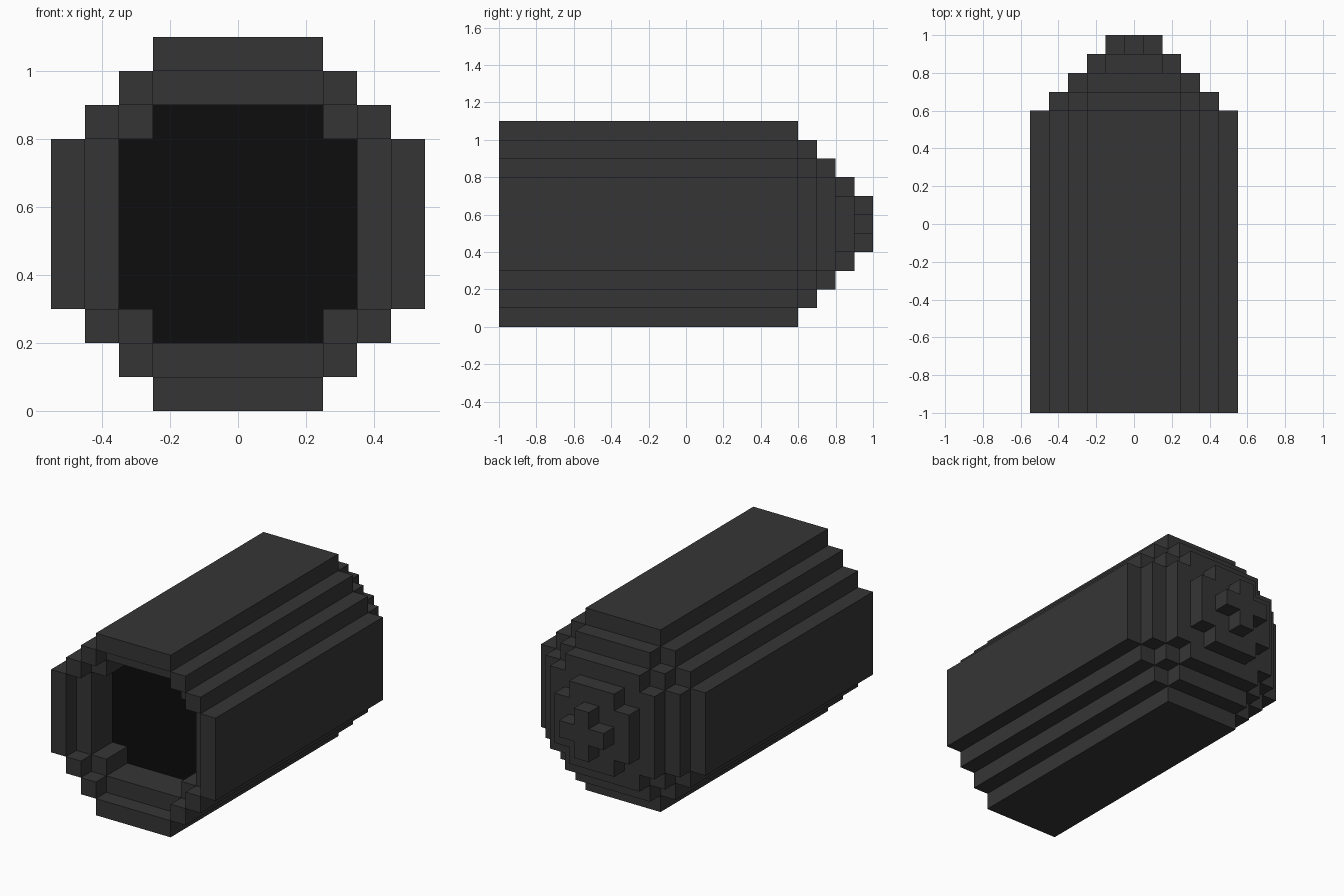
import bpy, bmesh
from mathutils import Vector

if "Cube" in bpy.data.objects:
    bpy.data.objects.remove(bpy.data.objects["Cube"])

U = 0.1  # step size

def material(name, v):
    m = bpy.data.materials.new(name)
    m.diffuse_color = (v, v, v, 1)
    m.use_nodes = True
    m.node_tree.nodes["Principled BSDF"].inputs["Base Color"].default_value = m.diffuse_color
    return m

GREY = material("dark grey", 0.036)
BLACK = material("black", 0.004)

def section(*lower):
    """Stepped round cross-section: half widths of 11 rows, mirrored top to bottom."""
    return list(lower) + list(lower[-2::-1])

# Nested cross-sections, from the widest to nothing
S = [section(2.5, 3.5, 4.5, 5.5, 5.5, 5.5),
     section(0, 2.5, 3.5, 4.5, 4.5, 4.5),
     section(0, 0, 2.5, 3.5, 3.5, 3.5),
     section(0, 0, 0, 1.5, 2.5, 2.5),
     section(0, 0, 0, 0, 0.5, 1.5),
     section(0, 0, 0, 0, 0, 0)]

def quad(bm, pts, normal):
    f = bm.faces.new([bm.verts.new(p) for p in pts])
    f.normal_update()
    if f.normal.dot(Vector(normal)) < 0:
        f.normal_flip()

def spans(a, b):
    """Parts of the row -a..a that lie outside -b..b."""
    if a <= b:
        return []
    return [(-a, a)] if b == 0 else [(-a, -b), (b, a)]

def cap(bm, outer, inner, y, side):
    """Flat stepped ring at y, facing side (-1 front, 1 back)."""
    for i, (a, b) in enumerate(zip(outer, inner)):
        z0, z1 = i * U, (i + 1) * U
        for l, r in spans(a, b):
            quad(bm, [(l*U, y, z0), (r*U, y, z0), (r*U, y, z1), (l*U, y, z1)], (0, side, 0))

def wall(bm, sec, y0, y1, out=1):
    """Stepped tube from y0 to y1; out=-1 faces inward."""
    for i, w in enumerate(sec):
        for s in (-1, 1):
            if w:
                x, z0, z1 = s * w * U, i * U, (i + 1) * U
                quad(bm, [(x, y0, z0), (x, y1, z0), (x, y1, z1), (x, y0, z1)], (s * out, 0, 0))
    rows = [0] + sec + [0]
    for i in range(len(rows) - 1):
        lo, hi = rows[i], rows[i + 1]
        n = -1 if hi > lo else 1
        for l, r in spans(max(lo, hi), min(lo, hi)):
            z = i * U
            quad(bm, [(l*U, y0, z), (r*U, y0, z), (r*U, y1, z), (l*U, y1, z)], (0, 0, n * out))

def part(name, mat, build):
    bm = bmesh.new()
    build(bm)
    bmesh.ops.remove_doubles(bm, verts=bm.verts, dist=1e-4)
    me = bpy.data.meshes.new(name)
    bm.to_mesh(me)
    bm.free()
    me.materials.append(mat)
    bpy.context.collection.objects.link(bpy.data.objects.new(name, me))

# Long outer barrel with a raised front rim
def barrel(bm):
    wall(bm, S[0], -1, 0.6)
    cap(bm, S[0], S[1], -1, -1)
    cap(bm, S[0], S[1], 0.6, 1)
part("barrel", GREY, barrel)

# Recessed inner lip and the bore walls
def lip(bm):
    wall(bm, S[1], -1, -0.9, -1)
    cap(bm, S[1], S[2], -0.9, -1)
    wall(bm, S[2], -0.9, -0.7, -1)
part("inner_lip", GREY, lip)

# Black disc closing the bore
part("bore_end", BLACK, lambda bm: cap(bm, S[2], S[5], -0.7, -1))

# Stepped dome at the back
def dome(bm):
    for k in range(1, 5):
        y = 0.5 + k * U
        wall(bm, S[k], y, y + U)
        cap(bm, S[k], S[k + 1], y + U, 1)
part("rear_dome", GREY, dome)
